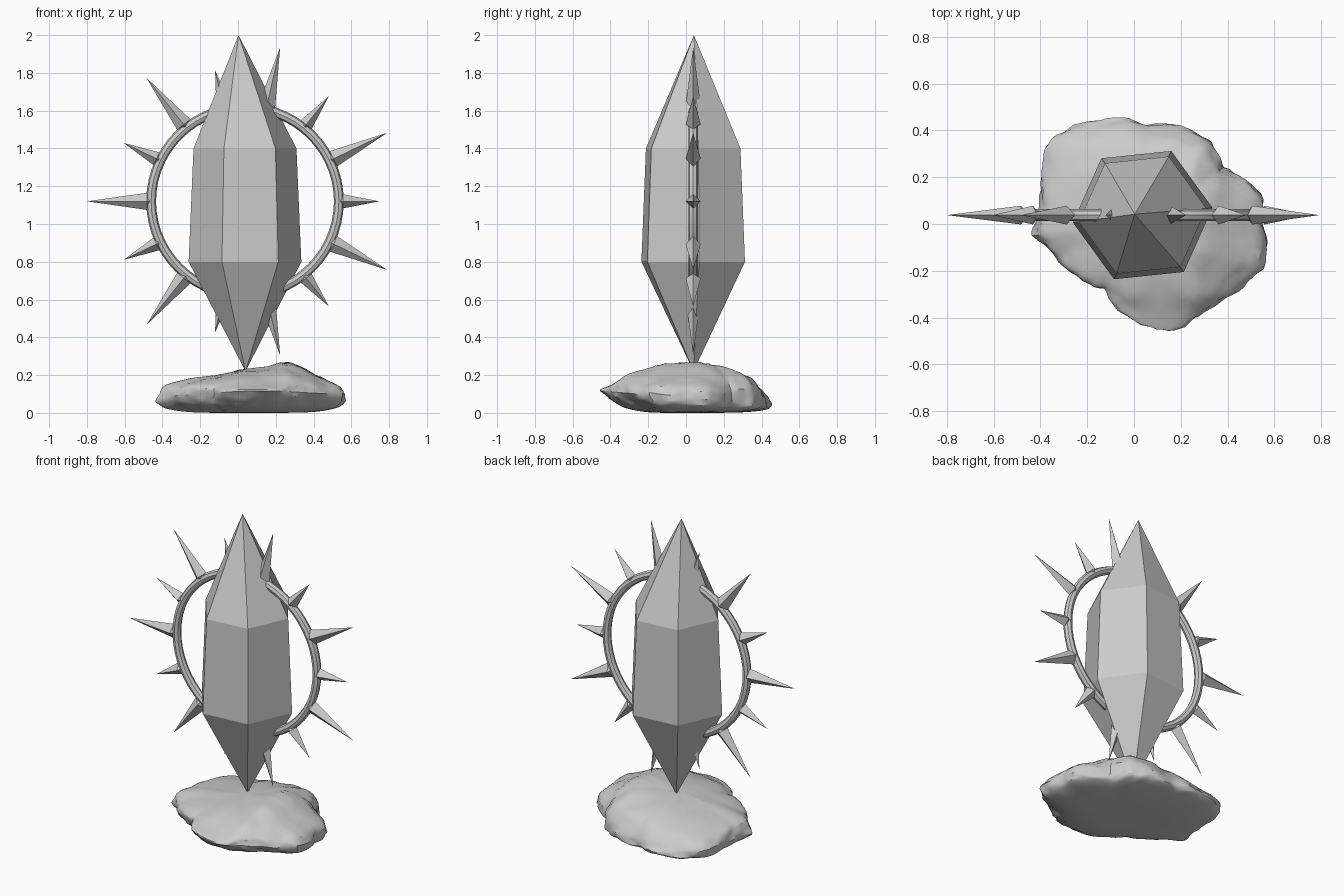
import bpy, bmesh, math
from mathutils import Vector, noise

cube = bpy.data.objects.get("Cube")
if cube:
    bpy.data.objects.remove(cube)

stone = bpy.data.materials.new("stone grey")
stone.use_nodes = True
GREY = (0.6, 0.6, 0.6, 1)
stone.diffuse_color = GREY
stone.node_tree.nodes["Principled BSDF"].inputs["Base Color"].default_value = GREY

CX, CY, CZ = 0.037, 0.038, 1.12   # centre of the crystal and ring


def add_object(name, bm, smooth_angle=None):
    bmesh.ops.recalc_face_normals(bm, faces=bm.faces)
    mesh = bpy.data.meshes.new(name)
    bm.to_mesh(mesh)
    bm.free()
    mesh.materials.append(stone)
    obj = bpy.data.objects.new(name, mesh)
    bpy.context.collection.objects.link(obj)
    if smooth_angle:
        bpy.ops.object.select_all(action='DESELECT')
        obj.select_set(True)
        bpy.context.view_layer.objects.active = obj
        bpy.ops.object.shade_smooth_by_angle(angle=math.radians(smooth_angle))
    return obj


def loft(bm, start, rings, end):
    """Skin closed rings of points, closing both ends to a single point."""
    rows = [[bm.verts.new(p) for p in ring] for ring in rings]
    first, last = bm.verts.new(start), bm.verts.new(end)
    n = len(rows[0])
    for i in range(n):
        j = (i + 1) % n
        bm.faces.new((first, rows[0][j], rows[0][i]))
        bm.faces.new((last, rows[-1][i], rows[-1][j]))
        for a, b in zip(rows, rows[1:]):
            bm.faces.new((a[i], a[j], b[j], b[i]))


def interpolate(points, t):
    if t <= points[0][0]:
        return points[0][1]
    for (a, va), (b, vb) in zip(points, points[1:]):
        if t <= b:
            return va + (vb - va) * (t - a) / (b - a)
    return points[-1][1]


# Crystal: tapered six-sided prism with long points
def hexagon(radius, z):
    angles = [math.radians(6 + 60 * k) for k in range(6)]
    return [(CX + radius * math.cos(a), CY + radius * math.sin(a), z) for a in angles]

bm = bmesh.new()
loft(bm, (0.04, 0.04, 0.22), [hexagon(0.3, 0.8), hexagon(0.274, 1.4)], (0.003, 0.042, 2))
add_object("crystal", bm)

# Ring around the crystal
bpy.ops.mesh.primitive_torus_add(location=(CX, CY, CZ), rotation=(math.pi / 2, 0, 0),
                                 major_radius=0.497, minor_radius=0.026,
                                 major_segments=56, minor_segments=8)
ring = bpy.context.object
ring.name = "ring"
ring.data.materials.append(stone)
bpy.ops.object.shade_smooth_by_angle(angle=math.radians(25))

# Spikes: four-sided, alternately short and long
centre = Vector((CX, CY, CZ))
for k in range(14):
    a = 2 * math.pi * k / 14
    out = Vector((math.cos(a), 0, math.sin(a)))
    side = Vector((-out.z, 0, out.x))
    depth = Vector((0, 1, 0))
    tip, width = (0.837, 0.045) if k % 2 else (0.712, 0.037)
    base = centre + out * 0.52
    corners = [base + side * width, base + depth * 0.04,
               base - side * width, base - depth * 0.04]
    bm = bmesh.new()
    loft(bm, centre + out * 0.485, [corners], centre + out * tip)
    add_object(f"spike_{k + 1}", bm)

# Rock base: outline from above, with heights across and along
OUTLINE = [(-.43, -.05), (-.4, .07), (-.4, .2), (-.36, .35), (-.25, .42), (-.1, .455),
           (.05, .43), (.25, .39), (.33, .35), (.38, .24), (.5, .17), (.55, .1),
           (.55, 0), (.57, -.1), (.55, -.2), (.47, -.26), (.38, -.32), (.2, -.44),
           (.1, -.45), (0, -.42), (-.13, -.28), (-.33, -.13)]
ACROSS = [(-.45, .15), (-.38, .18), (-.25, .19), (-.1, .2), (0, .23), (.1, .235),
          (.2, .26), (.26, .28), (.36, .25), (.42, .215), (.52, .19), (.57, .13)]
ALONG = [(-.45, .15), (-.4, .18), (-.3, .23), (-.15, .26), (0, .275), (.2, .265),
         (.35, .24), (.4, .19), (.45, .08)]
MID_X = 0.05
polar = sorted((math.atan2(y, x - MID_X), math.hypot(x - MID_X, y)) for x, y in OUTLINE)
turn = 2 * math.pi
polar = [(polar[-1][0] - turn, polar[-1][1])] + polar + [(polar[0][0] + turn, polar[0][1])]


def rock_point(angle, phi):
    """phi runs from the underside (-90 degrees) over the rim (0) to the top (90)."""
    spread = math.cos(phi) ** (0.45 if phi < 0 else 0.7)
    radius = interpolate(polar, angle) * spread
    x, y = MID_X + radius * math.cos(angle), radius * math.sin(angle)
    rim = 0.08 - 0.08 * y
    if phi < 0:
        z = rim * (1 - abs(math.sin(phi)) ** 0.7)
        if y < 0:
            y *= 1 - 0.25 * (1 - z / rim)
    else:
        height = interpolate(ACROSS, x) * interpolate(ALONG, y) / 0.275
        z = rim + max(height - rim, 0.02) * math.sin(phi) ** 0.6
    # Craggy ledges, strongest around the rim
    p = Vector((x, y, z * 2))
    rough = noise.noise(p * 9) + 0.6 * noise.noise(p * 22)
    shift = 0.018 * rough * math.cos(phi)
    lift = 0.008 * noise.noise(p * 7) if phi > 0 else 0
    return (x + shift * math.cos(angle), y + shift * math.sin(angle), max(z + lift, 0))


rings = []
for step in range(1, 28):
    phi = math.pi * (step / 28 - 0.5)
    rings.append([rock_point(-math.pi + turn * i / 120, phi) for i in range(120)])
bm = bmesh.new()
loft(bm, (MID_X, 0, 0), rings, rock_point(0, math.pi / 2))
add_object("rock_base", bm, 35)
